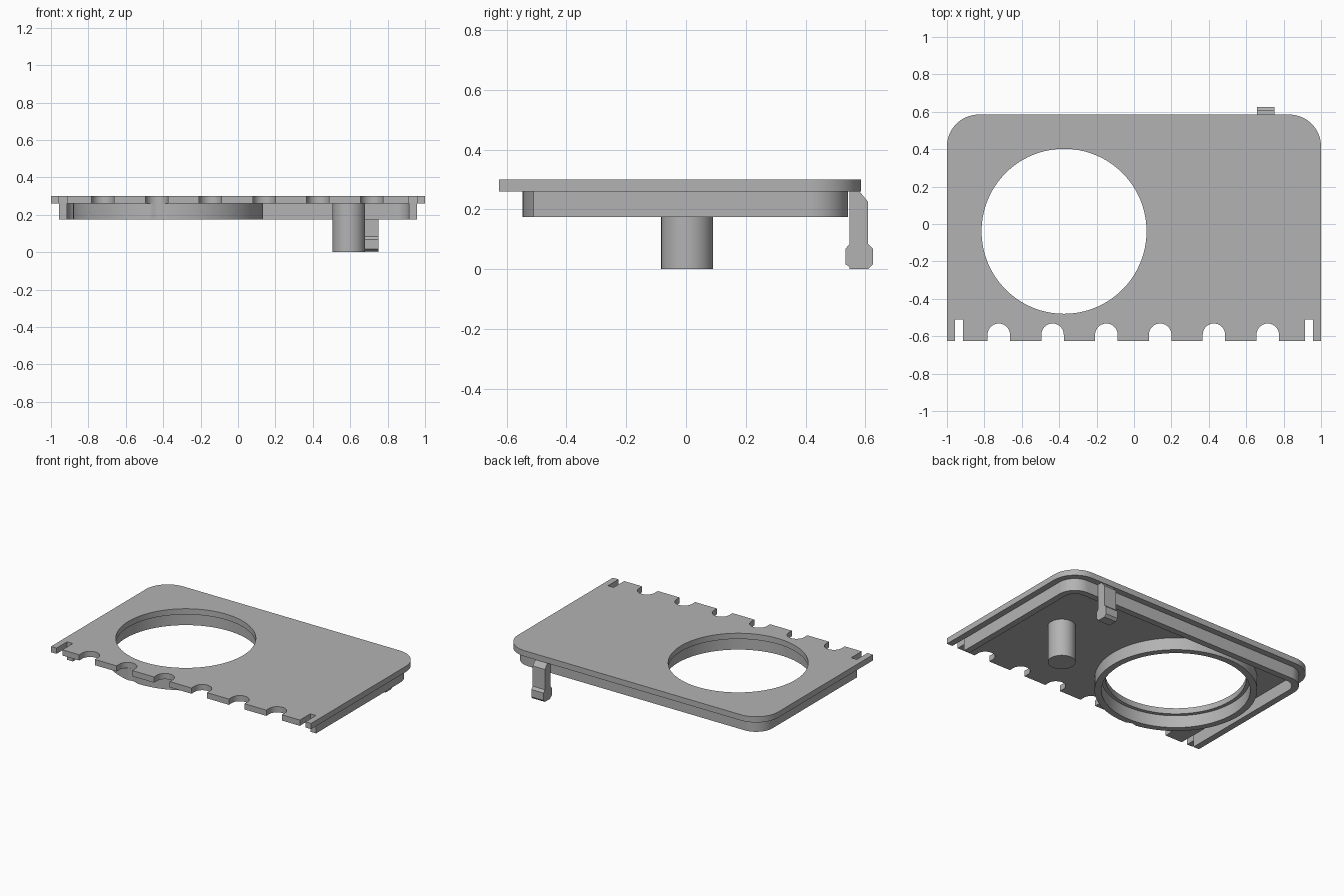
import bpy
import math

cube = bpy.data.objects.get("Cube")
if cube:
    bpy.data.objects.remove(cube, do_unlink=True)

grey = bpy.data.materials.new("plain grey")
grey.use_nodes = True
colour = (0.45, 0.45, 0.45, 1)
grey.diffuse_color = colour
grey.node_tree.nodes["Principled BSDF"].inputs["Base Color"].default_value = colour


def arc(cx, cy, r, start, end, n):
    """Points along an arc, angles in degrees."""
    step = math.radians(end - start) / n
    a = math.radians(start)
    return [(cx + r * math.cos(a + i * step), cy + r * math.sin(a + i * step))
            for i in range(n + 1)]


def circle(cx, cy, r, n=128):
    return arc(cx, cy, r, 0, 360, n)[:-1]


def slab(name, outlines, low, high):
    """Extrude a flat outline, with optional holes, between two levels."""
    curve = bpy.data.curves.new(name, "CURVE")
    curve.dimensions = "2D"
    curve.fill_mode = "BOTH"
    curve.extrude = (high - low) / 2
    for points in outlines:
        spline = curve.splines.new("POLY")
        spline.points.add(len(points) - 1)
        for p, (x, y) in zip(spline.points, points):
            p.co = (x, y, 0, 1)
        spline.use_cyclic_u = True
    obj = bpy.data.objects.new(name, curve)
    bpy.context.collection.objects.link(obj)
    obj.location.z = (low + high) / 2
    bpy.ops.object.select_all(action="DESELECT")
    obj.select_set(True)
    bpy.context.view_layer.objects.active = obj
    bpy.ops.object.convert(target="MESH")
    obj = bpy.context.object
    obj.data.materials.clear()
    obj.data.materials.append(grey)
    bpy.ops.object.shade_smooth_by_angle(angle=math.radians(30))
    return obj


FRONT, BACK = -0.625, 0.585
PLATE_LOW, PLATE_HIGH, WALL_LOW = 0.26, 0.30, 0.175
HOLE_X, HOLE_Y = -0.374, -0.039
NOTCH_R, NOTCH_Y = 0.06, -0.592
SLOT_BACK, SLOT_IN, SLOT_OUT = -0.51, 0.913, 0.957
notches = [-0.723 + 0.2876 * i for i in range(6)]

# Cover plate: rounded back corners, front slots and scalloped notches
outline = [(-1, FRONT), (-SLOT_OUT, FRONT), (-SLOT_OUT, SLOT_BACK),
           (-SLOT_IN, SLOT_BACK), (-SLOT_IN, FRONT)]
for x in notches:
    outline.append((x - NOTCH_R, FRONT))
    outline += arc(x, NOTCH_Y, NOTCH_R, 180, 0, 20)
    outline.append((x + NOTCH_R, FRONT))
outline += [(SLOT_IN, FRONT), (SLOT_IN, SLOT_BACK), (SLOT_OUT, SLOT_BACK),
            (SLOT_OUT, FRONT), (1, FRONT)]
outline += arc(0.83, BACK - 0.17, 0.17, 0, 90, 16)
outline += arc(-0.83, BACK - 0.17, 0.17, 90, 180, 16)
slab("cover_plate", [outline, circle(HOLE_X, HOLE_Y, 0.441)], PLATE_LOW, PLATE_HIGH)

# Three-sided skirt under the plate, open at the front
cy = BACK - 0.17
skirt = [(SLOT_OUT, SLOT_BACK)]
skirt += arc(0.83, cy, 0.127, 0, 90, 16) + arc(-0.83, cy, 0.127, 90, 180, 16)
skirt += [(-SLOT_OUT, SLOT_BACK), (-SLOT_IN, SLOT_BACK)]
skirt += arc(-0.83, cy, 0.083, 180, 90, 16) + arc(0.83, cy, 0.083, 90, 0, 16)
skirt.append((SLOT_IN, SLOT_BACK))
slab("skirt", [skirt], WALL_LOW, PLATE_LOW)

# Collar under the hole, its front trimmed by the notch that crosses it
rim = []
for x, y in circle(HOLE_X, HOLE_Y, 0.508, 256):
    for nx in notches:
        if y < HOLE_Y and abs(x - nx) < NOTCH_R:
            y = max(y, NOTCH_Y + math.sqrt(NOTCH_R ** 2 - (x - nx) ** 2))
    rim.append((x, y))
slab("hole_collar", [rim, circle(HOLE_X, HOLE_Y, 0.465)], WALL_LOW, PLATE_LOW)

# Round support peg
slab("peg", [circle(0.593, 0.004, 0.087, 48)], 0, PLATE_LOW)

# Snap latch at the back: side profile extruded across its width
profile = [(0.547, 0), (0.609, 0), (0.625, 0.016), (0.625, 0.068), (0.609, 0.084),
           (0.609, 0.225), (0.58, 0.26), (0.547, 0.26), (0.547, 0.084),
           (0.533, 0.068), (0.533, 0.016), (0.547, 0.008)]
latch = slab("snap_latch", [profile], -0.047, 0.047)
latch.rotation_euler = (math.pi / 2, 0, math.pi / 2)
latch.location = (0.705, 0, 0)
